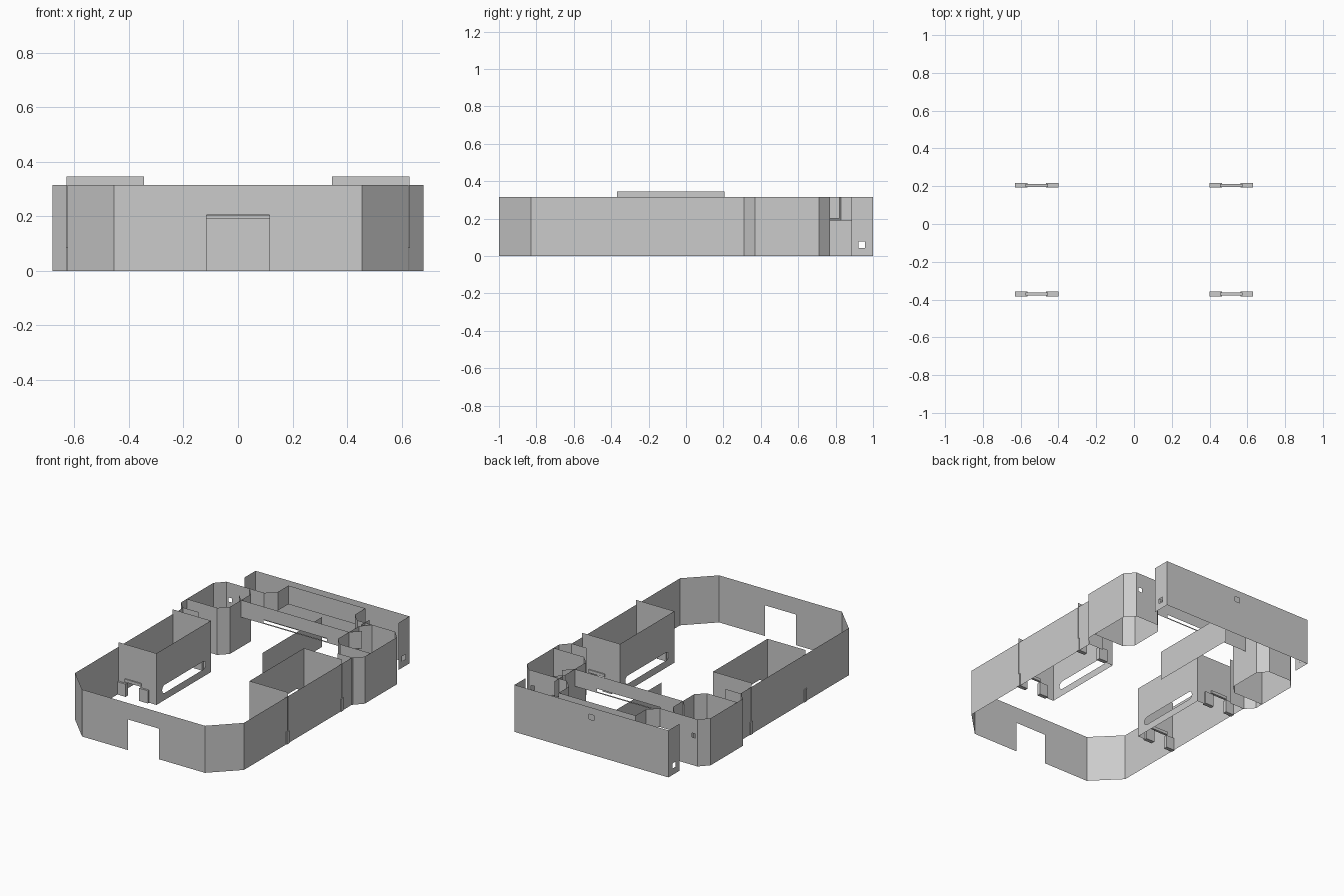
import bpy, bmesh, math
from mathutils import Vector
from mathutils.geometry import tessellate_polygon

if "Cube" in bpy.data.objects:
    bpy.data.objects.remove(bpy.data.objects["Cube"])

H = 0.315   # frame height
INNER = 0.2  # underside of the raised inner walls
BOX = 0.345  # side box height


def make(name, verts, faces):
    me = bpy.data.meshes.new(name)
    me.from_pydata([tuple(v) for v in verts], [], faces)
    ob = bpy.data.objects.new(name, me)
    bpy.context.collection.objects.link(ob)
    return ob


def strip(name, pts, z0, z1):
    """Thin upright sheet following a plan-view path."""
    n = len(pts)
    verts = [(x, y, z0) for x, y in pts] + [(x, y, z1) for x, y in pts]
    return make(name, verts, [(i, i + 1, n + i + 1, n + i) for i in range(n - 1)])


def sheet(name, axis, pos, outline, holes=()):
    """Flat upright sheet with an outline and holes; axis is its normal."""
    loops = [[Vector((u, z, 0)) for u, z in lp] for lp in (outline, *holes)]
    flat = [v for lp in loops for v in lp]
    tris = tessellate_polygon(loops)
    verts = [(pos, v.x, v.y) if axis == 'x' else (v.x, pos, v.y) for v in flat]
    return make(name, verts, [tuple(t) for t in tris])


def rect(u0, u1, z0, z1):
    return [(u0, z0), (u1, z0), (u1, z1), (u0, z1)]


def square(u, z, s=0.034):
    return rect(u - s / 2, u + s / 2, z - s / 2, z + s / 2)


def slot(u0, u1, z, r):
    pts = [(u1 - r + r * math.cos(a), z + r * math.sin(a))
           for a in [math.radians(d) for d in range(-90, 91, 30)]]
    return pts + [(u0 + u1 - u, 2 * z - w) for u, w in pts]


def block(name, x0, x1, y0, y1, z0, z1):
    bm = bmesh.new()
    bmesh.ops.create_cube(bm, size=1)
    for v in bm.verts:
        v.co = Vector(((x0 + x1) / 2 + v.co.x * (x1 - x0),
                       (y0 + y1) / 2 + v.co.y * (y1 - y0),
                       (z0 + z1) / 2 + v.co.z * (z1 - z0)))
    me = bpy.data.meshes.new(name)
    bm.to_mesh(me)
    bm.free()
    ob = bpy.data.objects.new(name, me)
    bpy.context.collection.objects.link(ob)


def path(s, pts):
    return [(s * x, y) for x, y in pts]


# Front wall with its arch opening
sheet("front_wall", 'y', -1,
      [(-.455, 0), (-.115, 0), (-.115, .205), (.115, .205), (.115, 0),
       (.455, 0), (.455, H), (-.455, H)])

# Back plate
sheet("back_plate", 'y', 1, rect(-.57, .57, 0, H), [square(0, .25)])

for s, side in ((-1, "left"), (1, "right")):
    # Outer side wall and rear corner well
    strip(side + "_side_wall", path(s, [(.455, -1), (.625, -.83), (.625, .31),
          (.68, .37), (.68, .71), (.625, .77)]), 0, H)
    strip(side + "_corner_well", path(s, [(.68, .43), (.455, .43), (.4, .485),
          (.4, .71), (.455, .77), (.57, .77)]), 0, H)
    sheet(side + "_well_back", 'y', .77, [(s * u, z) for u, z in rect(.57, .625, 0, H)],
          [[(s * u, z) for u, z in square(.597, .2, .028)]])
    # Short return of the back plate
    sheet(side + "_back_return", 'x', s * .57, rect(.885, 1, 0, H), [square(.94, .06)])
    # Fin behind the side box
    strip(side + "_fin", path(s, [(.515, .315), (.63, .315)]), 0, H)

    # Side box: slotted inner wall and two notched end walls
    sheet(side + "_box_wall", 'x', s * .345, rect(-.37, .205, 0, BOX),
          [slot(-.31, .15, .075, .027)])
    for y, end in ((-.37, "front"), (.205, "rear")):
        outline = [(.345, 0), (.465, 0), (.465, .115), (.565, .115),
                   (.565, 0), (.628, 0), (.628, BOX), (.345, BOX)]
        sheet(f"{side}_box_{end}", 'y', y, [(s * u, z) for u, z in outline])
        # Axle bracket
        for i, (a, b, z0, z1, d) in enumerate(((.4, .465, 0, .085, .013),
                                               (.565, .63, 0, .085, .013),
                                               (.455, .575, .095, .115, .008))):
            x0, x1 = sorted((s * a, s * b))
            block(f"{side}_{end}_bracket_{i}", x0, x1, y - d, y + d, z0, z1)

# Centre rib
strip("centre_rib", [(0, .26), (0, .89)], 0, INNER)

# Raised cross wall with long slot and angled ends
sheet("cross_wall", 'y', .605, rect(-.4, .4, INNER, H),
      [rect(-.235, .235, INNER + .008, INNER + .028)])
for s in (-1, 1):
    strip("cross_wall_end", path(s, [(.4, .605), (.455, .66)]), INNER, H)

# Raised rear recess wall
half = [(.57, .77), (.345, .77), (.285, .83), (.285, .94)]
strip("rear_recess_wall", path(-1, half) + half[::-1], INNER - .01, H)

# Latch tab on the right well
strip("latch_tab", [(.4, .73), (.4, .82)], INNER, H)
